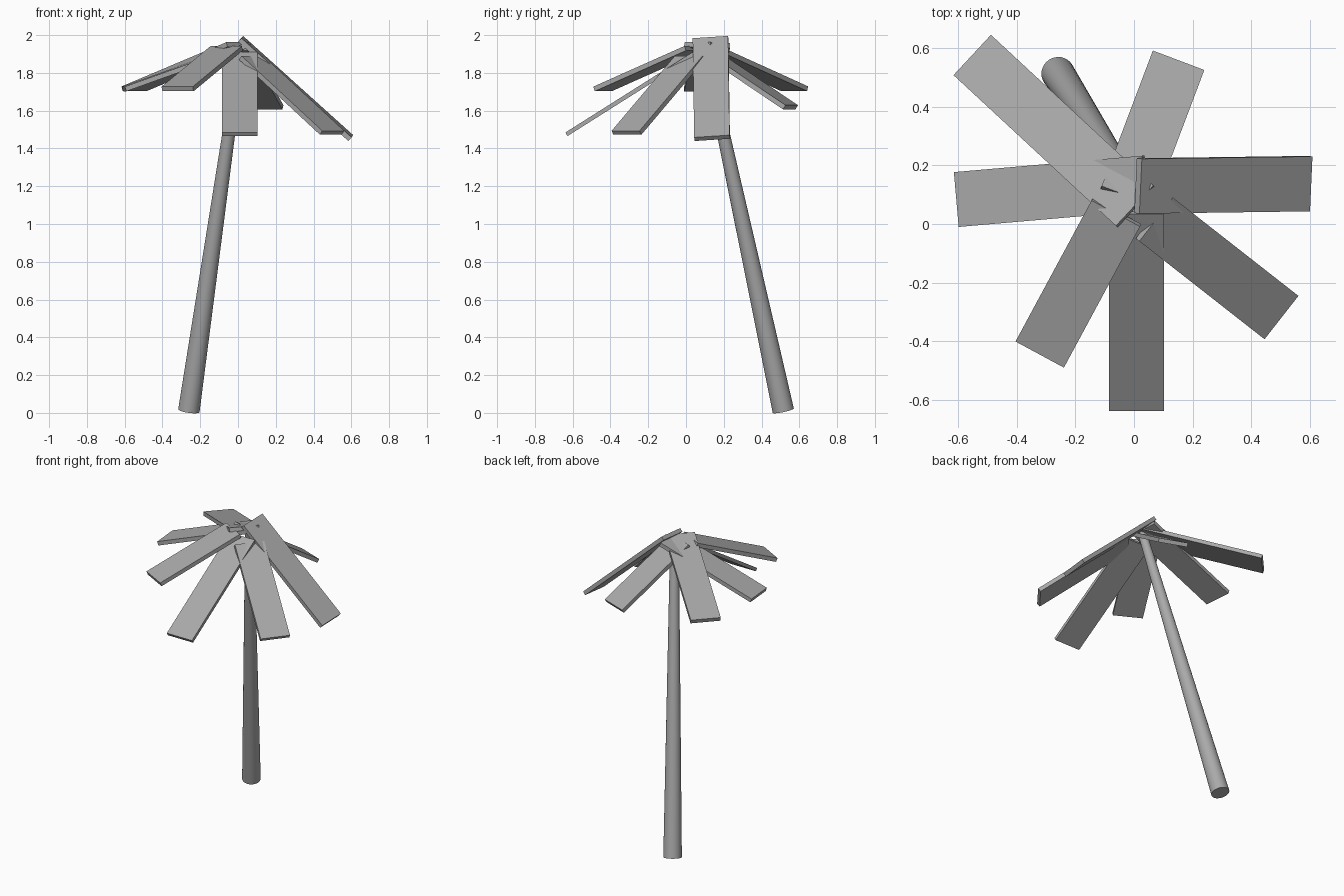
import bpy
from math import radians
from mathutils import Vector, Matrix

if "Cube" in bpy.data.objects:
    bpy.data.objects.remove(bpy.data.objects["Cube"])

# Single flat grey
grey = bpy.data.materials.new("plain_grey")
grey.use_nodes = True
colour = (0.4, 0.4, 0.4, 1)
grey.diffuse_color = colour
grey.node_tree.nodes["Principled BSDF"].inputs["Base Color"].default_value = colour


def frond(name, inner, outer, roll=0, width=0.188, thick=0.026):
    """Flat plank running from the crown to its drooping tip."""
    a, b = Vector(inner), Vector(outer)
    along = (b - a).normalized()
    side = Vector((0, 0, 1)).cross(along).normalized()
    side = Matrix.Rotation(radians(roll), 3, along) @ side
    up = along.cross(side)
    bpy.ops.mesh.primitive_cube_add(size=1)
    ob = bpy.context.object
    ob.name = name
    turn = Matrix((along, side, up)).transposed()
    ob.matrix_world = Matrix.LocRotScale((a + b) / 2, turn.to_quaternion(),
                                         Vector(((b - a).length, width, thick)))
    ob.data.materials.append(grey)


# Leaning, tapered trunk
base, top = Vector((-0.26, 0.515, 0.012)), Vector((0.016, 0.1, 1.93))
bpy.ops.mesh.primitive_cone_add(vertices=32, radius1=0.057, radius2=0.027,
                                depth=(top - base).length, location=(base + top) / 2)
trunk = bpy.context.object
trunk.name = "trunk"
trunk.rotation_euler = (top - base).to_track_quat('Z', 'Y').to_euler()
trunk.data.materials.append(grey)
bpy.ops.object.shade_smooth_by_angle(angle=radians(40))

# Crown of seven fronds
frond("front_frond", (0.008, 0.04, 1.90), (0.008, -0.633, 1.475), thick=0.022)
frond("front_right_frond", (-0.06, 0.04, 1.93), (-0.32, -0.442, 1.715))
frond("front_left_frond", (0.07, 0.02, 1.88), (0.498, -0.315, 1.483))
frond("left_frond", (0.014, 0.13, 1.98), (0.597, 0.138, 1.455), roll=5)
frond("back_left_frond", (-0.025, 0.09, 1.93), (0.15, 0.553, 1.618))
frond("back_right_frond", (0.005, 0.06, 1.95), (-0.55, 0.575, 1.716))
frond("right_frond", (0.04, 0.14, 1.945), (-0.603, 0.084, 1.715))
